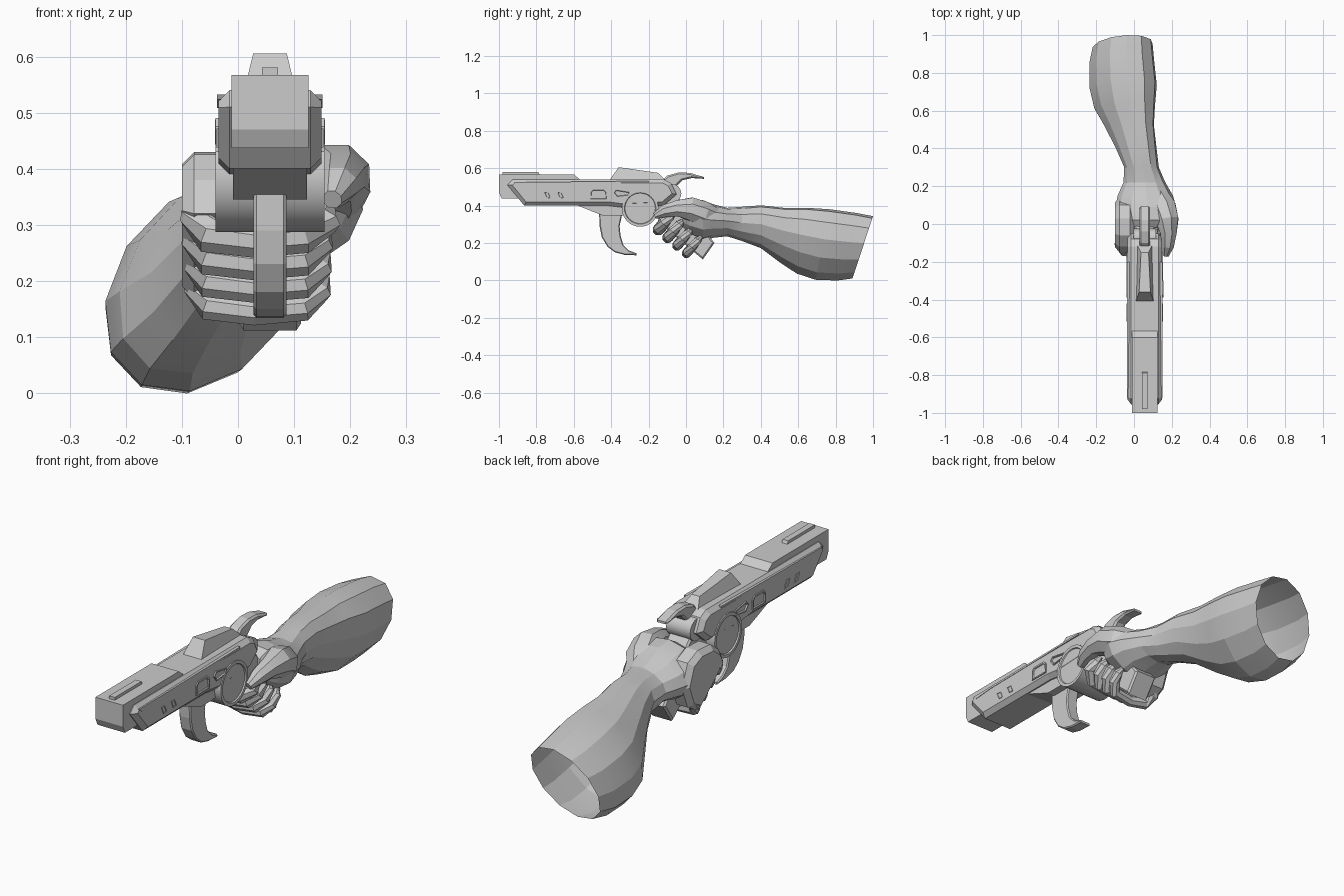
import bpy, bmesh, math
from mathutils import Vector

if "Cube" in bpy.data.objects:
    bpy.data.objects.remove(bpy.data.objects["Cube"])

G = 0.057  # centre plane of the pistol in x


def finish(name, bm, smooth=None):
    bmesh.ops.recalc_face_normals(bm, faces=bm.faces)
    me = bpy.data.meshes.new(name)
    bm.to_mesh(me)
    bm.free()
    ob = bpy.data.objects.new(name, me)
    bpy.context.collection.objects.link(ob)
    if smooth:
        bpy.ops.object.select_all(action='DESELECT')
        ob.select_set(True)
        bpy.context.view_layer.objects.active = ob
        bpy.ops.object.shade_smooth_by_angle(angle=math.radians(smooth))
    return ob


def prism(name, pts, hw, cx=G, bevel=0, rim=0, depth=0.006, smooth=None):
    """Side profile (y, z) extruded across x, with chamfered or recessed sides."""
    bm = bmesh.new()
    sides = [[bm.verts.new((cx + s * hw, y, z)) for y, z in pts] for s in (-1, 1)]
    caps = [bm.faces.new(v) for v in sides]
    n = len(pts)
    for i in range(n):
        j = (i + 1) % n
        bm.faces.new((sides[0][i], sides[0][j], sides[1][j], sides[1][i]))
    bmesh.ops.recalc_face_normals(bm, faces=bm.faces)
    if bevel:
        edges = list({e for f in caps for e in f.edges})
        bmesh.ops.bevel(bm, geom=edges, offset=bevel, segments=1, affect='EDGES')
    if rim:
        bmesh.ops.inset_individual(bm, faces=caps, thickness=rim)
        bmesh.ops.inset_individual(bm, faces=caps, thickness=0.003, depth=-depth)
    return finish(name, bm, smooth)


def loft(name, rings, caps=(True, True), smooth=None):
    bm = bmesh.new()
    vs = [[bm.verts.new(p) for p in r] for r in rings]
    n = len(vs[0])
    for a, b in zip(vs, vs[1:]):
        for i in range(n):
            j = (i + 1) % n
            bm.faces.new((a[i], a[j], b[j], b[i]))
    for use, r in zip(caps, (vs[0], vs[-1])):
        if use:
            bm.faces.new(r)
    return finish(name, bm, smooth)


def tube(name, path, radii, n=8, squash=1.0, smooth=None):
    """Faceted limb along a path."""
    p = [Vector(v) for v in path]
    rings = []
    for i, c in enumerate(p):
        t = p[min(i + 1, len(p) - 1)] - p[max(i - 1, 0)]
        q = t.to_track_quat('Z', 'Y')
        rings.append([c + q @ Vector((math.cos(a) * radii[i] * squash, math.sin(a) * radii[i], 0))
                      for a in [2 * math.pi * (k + .5) / n for k in range(n)]])
    return loft(name, rings, smooth=smooth)


def circle(y, z, r, n):
    return [(y + r * math.cos(2 * math.pi * i / n), z + r * math.sin(2 * math.pi * i / n)) for i in range(n)]


# Pistol slide and wide chamfered body
prism("slide", [(-1, .47), (-1, .567), (-.6, .567), (-.565, .538), (-.12, .538),
                (-.12, .45), (-.89, .437), (-.985, .437)], .0685)
prism("body", [(-.955, .51), (-.925, .54), (-.12, .54), (-.08, .52), (-.05, .46), (-.12, .40),
               (-.34, .39), (-.42, .40), (-.865, .40)], .092, bevel=.02)
prism("side_rail", [(-.92, .524), (-.2, .532), (-.2, .524), (-.8, .516), (-.9, .508)], .094)
prism("under_barrel", [(-.59, .405), (-.5, .368), (-.44, .345), (-.36, .345), (-.25, .36), (-.2, .41)], .066)

# Muzzle slot and sights
bm = bmesh.new()
bmesh.ops.create_cube(bm, size=1)
for v in bm.verts:
    v.co = (G + v.co.x * .07, -.997 + v.co.y * .006, .532 + v.co.z * .014)
finish("muzzle_slot", bm)
prism("front_sight", [(-.98, .56), (-.98, .58), (-.79, .58), (-.78, .56)], .014)
sight = [(-.41, .535, .047), (-.36, .605, .03), (-.15, .575, .02), (-.11, .535, .04)]
loft("rear_sight", [[(G + s * w, y, z) for y, z, w in sight] for s in (-1, 1)])

# Curved hammer and trigger hook
prism("hammer", [(-.13, .53), (-.1, .56), (-.04, .577), (.02, .575), (.095, .553), (.095, .543),
                 (.03, .547), (-.02, .535), (-.05, .505), (-.09, .49)], .028, bevel=.008)
prism("trigger_hook", [(-.465, .37), (-.462, .29), (-.45, .23), (-.42, .18), (-.38, .15), (-.33, .137),
                       (-.265, .134), (-.265, .145), (-.305, .16), (-.335, .19), (-.35, .24),
                       (-.355, .29), (-.34, .36)], .029, bevel=.005)

# Round hub, rear pivot and grip
prism("hub", circle(-.245, .385, .098, 32), .097, rim=.014, smooth=30)
prism("rear_pivot", circle(-.075, .465, .05, 16), .06, smooth=30)
prism("grip", [(-.2, .40), (-.05, .45), (.03, .36), (.152, .20), (.09, .112), (.02, .17), (-.12, .29)],
      .055, bevel=.008)

# Side panels and vents
prism("side_panel", [(-.515, .43), (-.515, .475), (-.5, .49), (-.435, .49), (-.42, .475), (-.42, .43)],
      .097, rim=.008)
prism("side_catch", [(-.39, .47), (-.375, .488), (-.3, .475), (-.3, .452), (-.37, .443)], .098, rim=.006)
for i, y in enumerate((-.74, -.67)):
    prism(f"vent_{i}", [(y - .02, .472), (y + .006, .472), (y + .02, .438), (y - .006, .438)],
          .095, rim=.005)

# Forearm and palm: tilted ovals (y, x, z, long axis, short axis, tilt, lean); sleeve end open
arm = [(.945, -.06, .177, .185, .14, 50, .33), (.86, -.065, .18, .202, .15, 50, .28),
       (.73, -.058, .192, .212, .155, 50, .2), (.62, -.05, .212, .2, .137, 52, .15),
       (.52, -.025, .24, .165, .112, 54, .1), (.4, .012, .287, .125, .097, 52, 0),
       (.3, .04, .302, .097, .086, 45, 0), (.22, .055, .312, .112, .075, 10, 0),
       (.15, .06, .317, .147, .088, 5, 0), (.09, .062, .32, .162, .108, 8, 0),
       (.02, .058, .335, .15, .1, 12, 0), (-.02, .05, .34, .11, .07, 12, 0)]
rings = []
for y, x, z, a, b, tilt, lean in arm:
    ct, st = math.cos(math.radians(tilt)), math.sin(math.radians(tilt))
    ring = []
    for k in range(12):
        # parameter offset by tilt keeps the long edges running straight
        t = 2 * math.pi * k / 12 - math.radians(tilt)
        u, w = a * math.cos(t), b * math.sin(t)
        dz = u * st + w * ct
        ring.append((x + u * ct - w * st, y + lean * dz, z + dz))
    rings.append(ring)
loft("forearm_and_palm", rings, caps=(False, True), smooth=14)

# Back of hand on the knuckle side
prism("hand_back", [(.1, .40), (.03, .43), (-.06, .425), (-.12, .38), (-.15, .32), (-.06, .24), (.03, .165),
                    (.1, .2), (.14, .3)], .05, cx=-.05, bevel=.022)

# Fingers wrapped round the grip
for i, nm in enumerate(("index", "middle", "ring", "little")):
    fy, fz, r = -.135 + .05 * i, .285 - .042 * i, .031 - .002 * i

    def at(x, d):
        return (x, fy + .66 * d, fz + .75 * d)
    tube(nm + "_finger", [at(-.055, .11), at(-.072, .04), at(-.05, -.005), at(.03, -.02), at(.115, -.01),
                          at(.143 + .012 * (i == 0), .03), at(.145, .075), at(.135, .1)],
         [r, r * 1.05, r * 1.1, r, r, r * .95, r * .85, r * .4])

# Thumb along the other side
tube("thumb", [(.12, .17, .33), (.155, .09, .355), (.175, .02, .383), (.183, -.05, .385),
               (.178, -.115, .37), (.168, -.165, .345)],
     [.05, .072, .066, .046, .036, .018], smooth=20)
